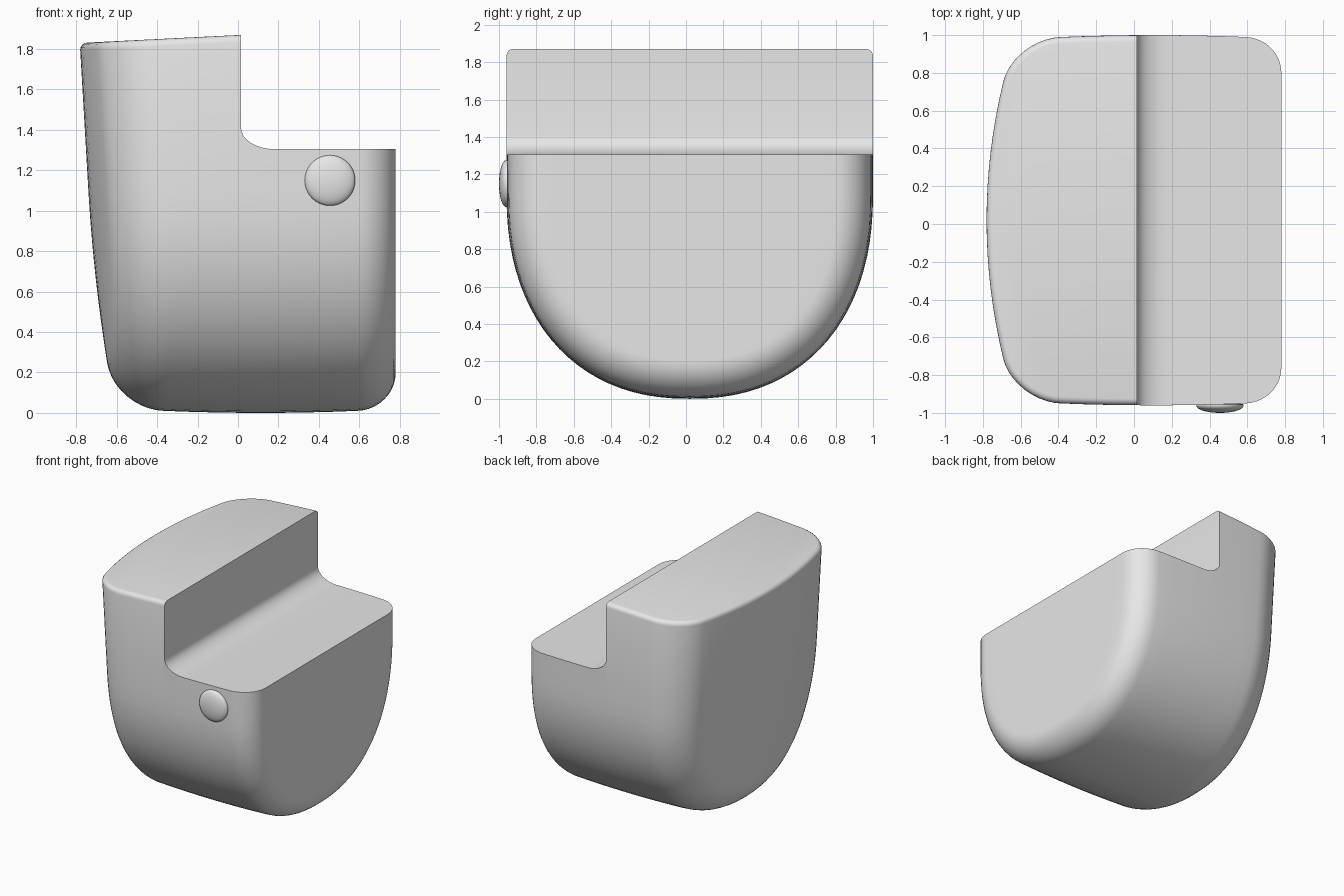
import bpy, bmesh, math

cube = bpy.data.objects.get("Cube")
if cube:
    bpy.data.objects.remove(cube, do_unlink=True)

grey = bpy.data.materials.new("light_grey")
grey.use_nodes = True
grey.diffuse_color = (0.8, 0.8, 0.8, 1)
grey.node_tree.nodes["Principled BSDF"].inputs["Base Color"].default_value = (0.8, 0.8, 0.8, 1)

HALF, RISE, POWER = 0.98, 1.1, 2.25      # U-shaped section
MID_Y, TOP, SLOPE, STEP_X, STEP_Z = 0.02, 1.87, 0.05, 0.015, 1.305
ROWS, ARC, COLS, MID = 24, 10, 16, 8


def add_object(name, bm):
    bmesh.ops.recalc_face_normals(bm, faces=bm.faces)
    mesh = bpy.data.meshes.new(name)
    bm.to_mesh(mesh)
    bm.free()
    mesh.materials.append(grey)
    obj = bpy.data.objects.new(name, mesh)
    bpy.context.collection.objects.link(obj)
    return obj


def smooth(obj):
    bpy.ops.object.select_all(action="DESELECT")
    obj.select_set(True)
    bpy.context.view_layer.objects.active = obj
    bpy.ops.object.shade_smooth_by_angle(angle=math.radians(35))


def outline(j):
    """Point and outward normal on the U, running down one side and up the other."""
    side = 1 if j <= ROWS else -1
    row = min(j, 2 * ROWS - j)
    if row == 0:
        return side * HALF, 2.1, side, 0
    t = (row - 1) / (ROWS - 1) * math.pi / 2
    c, s = max(math.cos(t), 0), math.sin(t)
    if row == ROWS:
        c = 0
    u, v = c ** (2 / POWER), s ** (2 / POWER)
    ny, nz = u ** (POWER - 1) / HALF, v ** (POWER - 1) / RISE
    size = math.hypot(ny, nz)
    return side * HALF * u, RISE - RISE * v, side * ny / size, -nz / size


def end_x(end, y, z):
    """The right end leans and bulges, the left end is flat."""
    if end > 0:
        return 0.78
    return -0.785 + 0.058 * (TOP - z) + 0.06 * max(0, RISE - z) ** 2 + 0.165 * y * y


def ring_point(end, angle, j):
    """Point on the rounded border of an end."""
    r = 0.19 if end > 0 else 0.24
    y, z, ny, nz = outline(j)
    inset = r * (1 - math.cos(angle)) + 0.012 * math.sin(angle + 1)
    y, z = y - ny * inset, z - nz * inset
    return end_x(end, y, z) - end * r * (1 - math.sin(angle)), y, z


def wall_point(f, j):
    """Point on the slightly crowned wall between the two ends."""
    a, b = ring_point(-1, 0, j), ring_point(1, 0, j)
    y, z, ny, nz = outline(j)
    inset = 0.012 * math.sin(1) * (2 * f - 1) ** 2
    return a[0] + (b[0] - a[0]) * f, y - ny * inset, z - nz * inset


# Body shell: rings from one end to the other
bm = bmesh.new()
count = 2 * ROWS + 1
angles = [k / ARC * math.pi / 2 for k in range(ARC + 1)]
rings = [[ring_point(-1, a, j) for j in range(count)] for a in reversed(angles)]
rings += [[wall_point(k / MID, j) for j in range(count)] for k in range(1, MID)]
rings += [[ring_point(1, a, j) for j in range(count)] for a in angles]
rings = [[bm.verts.new((x, y + MID_Y, z)) for x, y, z in ring] for ring in rings]
for a, b in zip(rings, rings[1:]):
    for j in range(count - 1):
        bm.faces.new((a[j], a[j + 1], b[j + 1], b[j]))

# Ends: level rows across the U
for end, ring in ((-1, rings[0]), (1, rings[-1])):
    previous = None
    for i in range(ROWS):
        p, q = ring[i], ring[2 * ROWS - i]
        row = [p]
        for k in range(1, COLS):
            y = p.co.y + (q.co.y - p.co.y) * k / COLS
            row.append(bm.verts.new((end_x(end, y - MID_Y, p.co.z), y, p.co.z)))
        row.append(q)
        if previous:
            for k in range(COLS):
                bm.faces.new((previous[k], previous[k + 1], row[k + 1], row[k]))
        previous = row
    for k in range(COLS):
        bm.faces.new((previous[k], previous[k + 1], ring[ROWS]))
bmesh.ops.holes_fill(bm, edges=[e for e in bm.edges if e.is_boundary], sides=0)
body = add_object("body", bm)

# Cutter: sloped top and filleted step
profile = [(1.5, 3), (-1.5, 3), (-1.5, TOP - SLOPE * (1.5 + STEP_X)), (STEP_X, TOP)]
for k in range(9):
    a = k / 8 * math.pi / 2
    profile.append((STEP_X + 0.165 * (1 - math.cos(a)), STEP_Z + 0.105 * (1 - math.sin(a))))
profile.append((1.5, STEP_Z))
bm = bmesh.new()
face = bm.faces.new([bm.verts.new((x, -2, z)) for x, z in profile])
moved = bmesh.ops.extrude_face_region(bm, geom=[face])["geom"]
bmesh.ops.translate(bm, vec=(0, 4, 0), verts=[g for g in moved if isinstance(g, bmesh.types.BMVert)])
cutter = add_object("step_cutter", bm)
cutter.hide_render = True

cut = body.modifiers.new("step", "BOOLEAN")
cut.operation, cut.solver, cut.object = "DIFFERENCE", "EXACT", cutter
evaluated = body.evaluated_get(bpy.context.evaluated_depsgraph_get())
bm = bmesh.new()
bm.from_mesh(bpy.data.meshes.new_from_object(evaluated))
body.modifiers.clear()
bpy.data.objects.remove(cutter, do_unlink=True)


# Soft outer rim of the upper block
def on_top(v):
    return v.co.x < STEP_X + 0.001 and abs(v.co.z - TOP - SLOPE * (v.co.x - STEP_X)) < 0.001


rim = [e for e in bm.edges if all(on_top(v) for v in e.verts)
       and not all(v.co.x > STEP_X - 0.001 for v in e.verts)
       and len(e.link_faces) == 2 and e.calc_face_angle() > 0.6]
bmesh.ops.bevel(bm, geom=rim, offset=0.035, segments=4, profile=0.5, affect="EDGES")
for f in bm.faces:
    f.material_index = 0
bm.to_mesh(body.data)
bm.free()
smooth(body)

# Domed button on the front
bm = bmesh.new()
points = [(0, -0.9), (0.1, -0.9), (0.1, -0.95), (0.125, -0.955), (0.125, -0.962)]
points += [(0.125 * math.cos(a), -0.962 - 0.038 * math.sin(a))
           for a in (k / 8 * math.pi / 2 for k in range(1, 9))]
verts = [bm.verts.new((r, y, 0)) for r, y in points]
edges = [bm.edges.new(pair) for pair in zip(verts, verts[1:])]
bmesh.ops.spin(bm, geom=verts + edges, cent=(0, 0, 0), axis=(0, 1, 0),
               angle=math.tau, steps=40, use_duplicate=False)
bmesh.ops.remove_doubles(bm, verts=bm.verts, dist=0.0005)
bmesh.ops.translate(bm, vec=(0.455, 0, 1.15), verts=bm.verts)
smooth(add_object("front_button", bm))
